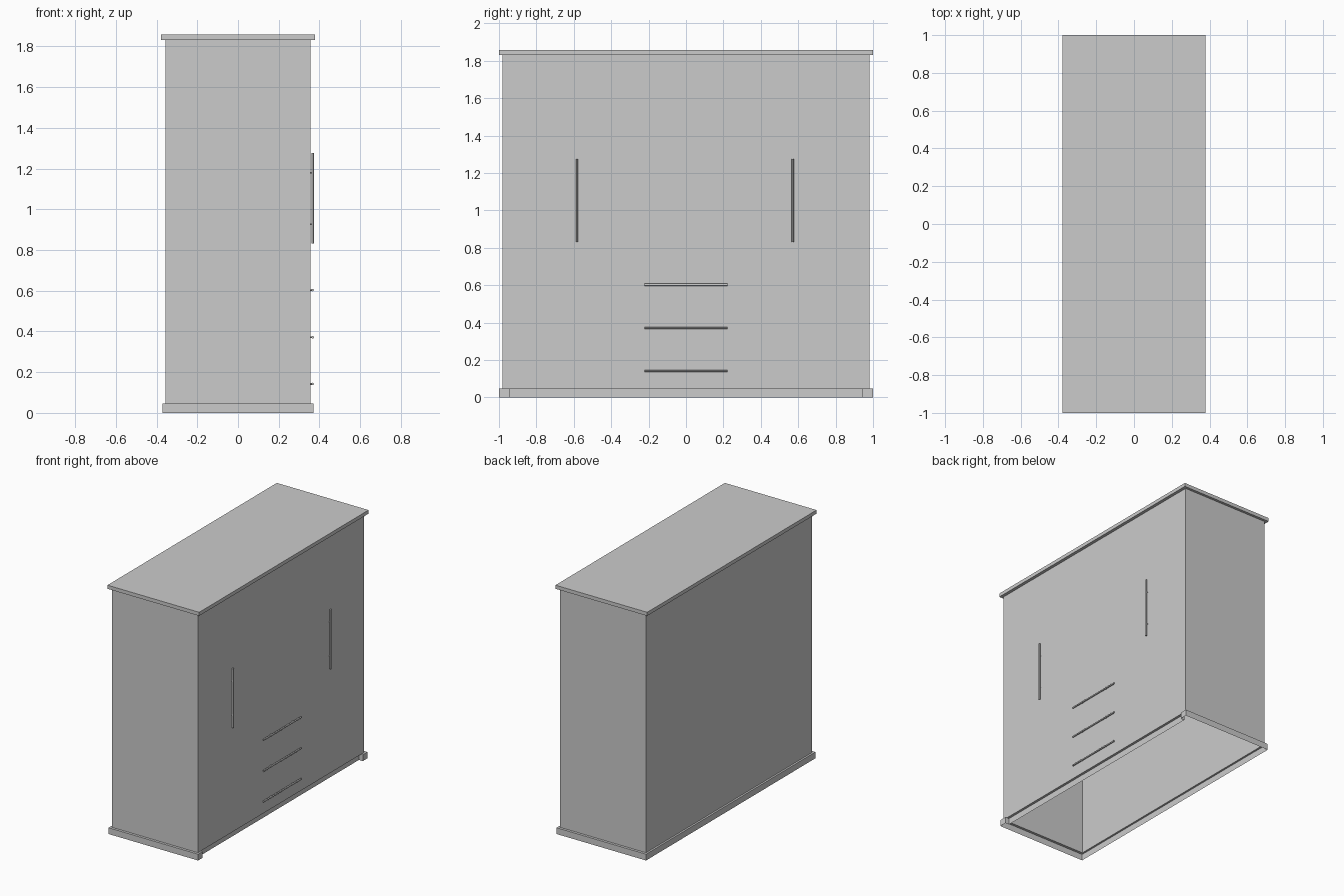
import bpy, bmesh
from mathutils import Vector

if "Cube" in bpy.data.objects:
    bpy.data.objects.remove(bpy.data.objects["Cube"])

BX, BY = 0.356, 0.981            # body half sizes
PX, PY, PZ = 0.37, 1.0, 0.047    # plinth half sizes and height
TOP = 1.83


def finish(name, bm):
    me = bpy.data.meshes.new(name)
    bm.to_mesh(me)
    bm.free()
    ob = bpy.data.objects.new(name, me)
    bpy.context.collection.objects.link(ob)
    return ob


def ring(bm, pts, z):
    return [bm.verts.new((x, y, z)) for x, y in pts]


def bridge(bm, a, b):
    for i in range(len(a)):
        j = (i + 1) % len(a)
        bm.faces.new((a[i], a[j], b[j], b[i]))


def rod(name, start, end, radius):
    start, end = Vector(start), Vector(end)
    d = end - start
    bpy.ops.mesh.primitive_cylinder_add(vertices=12, radius=radius, depth=d.length,
                                        location=(start + end) / 2)
    ob = bpy.context.object
    ob.rotation_euler = d.to_track_quat('Z', 'Y').to_euler()
    ob.name = name
    bpy.ops.object.shade_smooth_by_angle()


def handle(name, y, z, vertical):
    along = Vector((0, 0, 1)) if vertical else Vector((0, 1, 0))
    c = Vector((0.3665, y, z))
    rod(name + "_bar", c - along * 0.222, c + along * 0.222, 0.0062)
    for s in (-1, 1):
        p = c + along * 0.127 * s
        rod(name + "_standoff", (BX - 0.003, p.y, p.z), p, 0.004)


# Cabinet body: thin walls, open underneath
rect = [(-BX, -BY), (BX, -BY), (BX, BY), (-BX, BY)]
bm = bmesh.new()
bridge(bm, ring(bm, rect, PZ), ring(bm, rect, TOP))
finish("cabinet_body", bm)

# Plinth: hollow skirt with a recessed front between two corner feet
F, R = 0.945, 0.338
outer = [(-PX, -PY), (PX, -PY), (PX, -F), (R, -F),
         (R, F), (PX, F), (PX, PY), (-PX, PY)]
inner = [(-BX, -BY), (BX, -BY), (BX, -F), (BX, -F),
         (BX, F), (BX, F), (BX, BY), (-BX, BY)]
bm = bmesh.new()
low, high = ring(bm, outer, 0), ring(bm, outer, PZ)
bridge(bm, low, high)
bridge(bm, high, ring(bm, inner, PZ))
bmesh.ops.remove_doubles(bm, verts=bm.verts, dist=1e-5)
finish("plinth", bm)

# Top board
bpy.ops.mesh.primitive_cube_add(size=1, location=(0, 0, (TOP + 1.857) / 2))
top = bpy.context.object
top.name = "top_board"
top.scale = (0.758, 2.0, 1.857 - TOP)

# Door and drawer handles on the +x face
handle("left_door_handle", -0.583, 1.053, True)
handle("right_door_handle", 0.57, 1.053, True)
for i, z in enumerate((0.142, 0.371, 0.603)):
    handle(f"drawer_handle_{i + 1}", 0, z, False)
